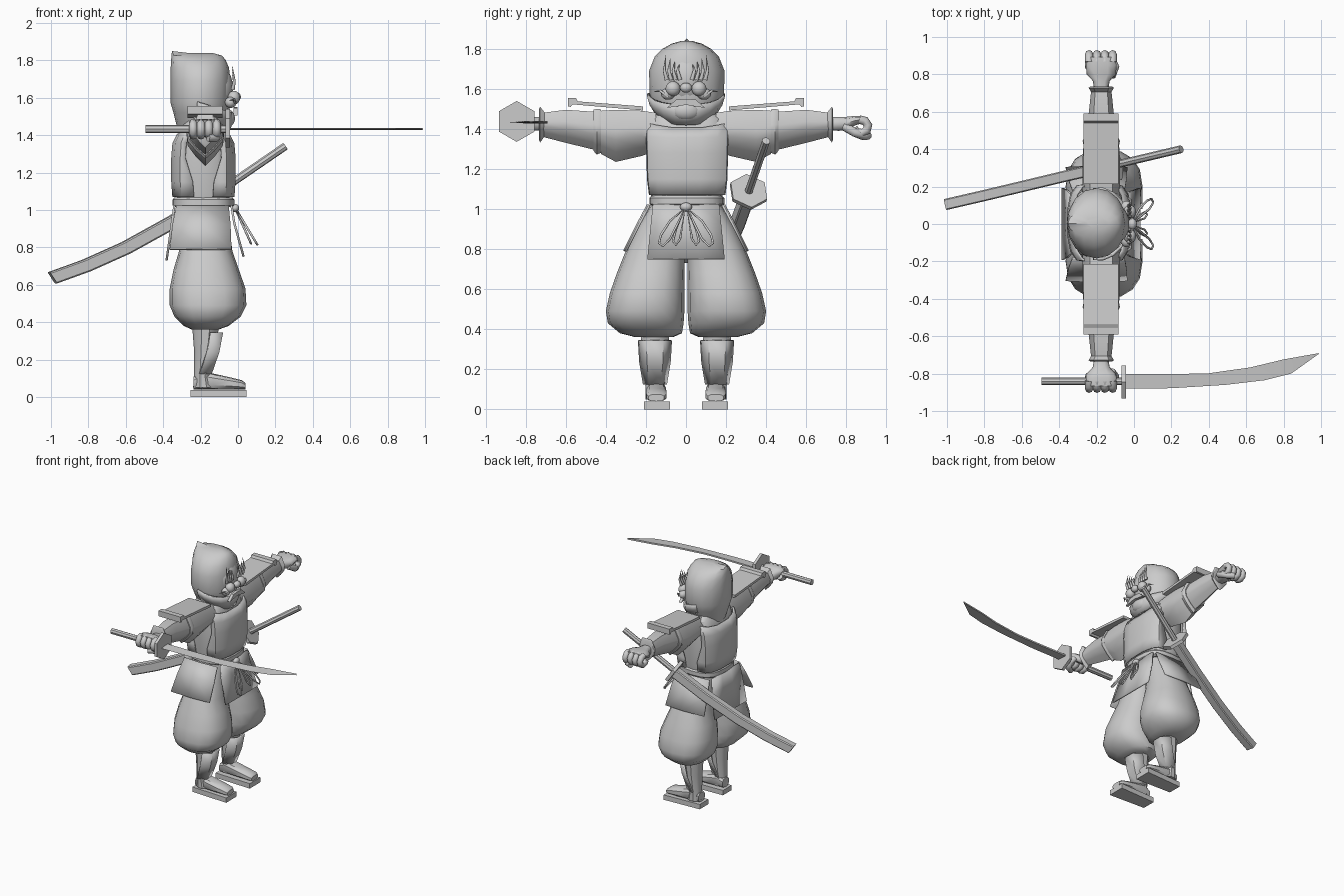
import bpy, bmesh, math
from mathutils import Vector as V

X, Y, Z = V((1, 0, 0)), V((0, 1, 0)), V((0, 0, 1))


def finish(name, bm, angle=35, thick=0):
    bmesh.ops.recalc_face_normals(bm, faces=bm.faces)
    me = bpy.data.meshes.new(name)
    bm.to_mesh(me)
    bm.free()
    ob = bpy.data.objects.new(name, me)
    bpy.context.collection.objects.link(ob)
    if thick:
        m = ob.modifiers.new("thickness", 'SOLIDIFY')
        m.thickness, m.offset = thick, 0
    bpy.ops.object.select_all(action='DESELECT')
    ob.select_set(True)
    bpy.context.view_layer.objects.active = ob
    bpy.ops.object.shade_smooth_by_angle(angle=math.radians(angle))
    return ob


def loft(name, rings, closed=True, caps=True, **kw):
    bm = bmesh.new()
    rs = [[bm.verts.new(p) for p in r] for r in rings]
    n = len(rs[0])
    for a, b in zip(rs, rs[1:]):
        for i in range(n if closed else n - 1):
            j = (i + 1) % n
            bm.faces.new((a[i], a[j], b[j], b[i]))
    if closed and caps:
        bm.faces.new(rs[0])
        bm.faces.new(rs[-1])
    return finish(name, bm, **kw)


def prism(name, pts, vec):
    return loft(name, [pts, [V(p) + V(vec) for p in pts]], angle=25)


def ring(c, a, b, u=X, v=Y, n=16, p=1.0, rot=0):
    f = lambda t: math.copysign(abs(t) ** p, t)
    out = []
    for i in range(n):
        t = 2 * math.pi * i / n + rot
        out.append(V(c) + u * a * f(math.cos(t)) + v * b * f(math.sin(t)))
    return out


def tube(name, pts, r, cyclic=False, taper=None):
    cu = bpy.data.curves.new(name, 'CURVE')
    cu.dimensions, cu.bevel_depth, cu.bevel_resolution, cu.use_fill_caps = '3D', r, 2, True
    s = cu.splines.new('POLY')
    s.points.add(len(pts) - 1)
    for i, p in enumerate(pts):
        s.points[i].co = (*p, 1)
        s.points[i].radius = taper[i] if taper else 1
    s.use_cyclic_u = cyclic
    ob = bpy.data.objects.new(name, cu)
    bpy.context.collection.objects.link(ob)
    return ob


def ball(name, c, r, seg=14):
    bm = bmesh.new()
    bmesh.ops.create_uvsphere(bm, u_segments=seg, v_segments=9, radius=1)
    for v in bm.verts:
        v.co = V((c[0] + v.co.x * r[0], c[1] + v.co.y * r[1], c[2] + v.co.z * r[2]))
    return finish(name, bm, 60)


# hood and neck: rows of z, front x, back x, half width, lift of the back peak
rows = [(1.40, -.08, -.31, .115, 0), (1.46, -.06, -.33, .14, 0), (1.52, -.05, -.345, .17, 0),
        (1.57, -.04, -.36, .186, 0), (1.69, -.04, -.36, .188, 0), (1.76, -.048, -.36, .16, 0),
        (1.80, -.065, -.357, .12, .01), (1.825, -.085, -.353, .075, .025), (1.838, -.13, -.26, .03, 0)]
rings = []
for z, f, b, w, lift in rows:
    r = ring(((f + b) / 2, .004, z), (f - b) / 2, w, n=16)
    r[8].z += lift
    rings.append(r)
loft("hood", rings, angle=40)
# chin scarf wrapped below the face
loft("chin_scarf", [[V((-.19 + r * math.cos(t) * .95, w * math.sin(t), z - .05 * math.cos(t)))
     for t in [math.radians(-100 + 20 * i) for i in range(11)]]
     for z, r, w in ((1.57, .165, .19), (1.53, .168, .178), (1.47, .145, .14))], closed=False, thick=.014)

# face
ball("face", (-.125, 0, 1.645), (.103, .118, .14))
ball("nose", (-.008, 0, 1.605), (.024, .03, .025))
ball("chin", (-.06, 0, 1.49), (.045, .075, .05))
for s in (1, -1):
    ball("eye", (-.022, s * .065, 1.60), (.034, .037, .037))
    ball("cheek", (-.04, s * .09, 1.575), (.03, .035, .03))
    prism("moustache", [(-.025, 0, 1.55), (-.025, s * .05, 1.545), (-.025, s * .095, 1.505),
                        (-.025, s * .045, 1.512), (-.025, 0, 1.52)], (.022, 0, 0))
    for k in range(4):
        y = .03 + .022 * k
        tube("eyebrow_tuft", [(-.028, s * y, 1.645), (-.02, s * (y + .012), 1.69),
             (-.03, s * (y + .004), 1.72 + .016 * k)], .011, taper=[1, .7, .1])
    tube("whisker", [(-.02, s * .09, 1.56), (-.02, s * .13, 1.59), (-.05, s * .16, 1.585)], .008, taper=[1, .8, .1])

# torso with front and back armour plates
loft("torso", [ring((-.185, .004, z), a, b, p=.6) for z, a, b in
     ((1.03, .14, .17), (1.10, .14, .185), (1.38, .135, .195), (1.45, .115, .19), (1.49, .09, .13))])
for name, d, edge in (("front_plate", 1, .165), ("back_plate", -1, .165)):
    plate = []
    for z, w, off, dip in ((1.07, .185, .0, 0), (1.15, .195, .006, 0), (1.28, .198, .006, 0),
                           (1.36, .20, .0, .005), (1.43, .20, -.025, .03)):
        plate.append([V((-.185 + d * (side + off), .006 + w * t, z - dip * (1 - t * t)))
                      for t, side in ((-1, .05 if z < 1.2 else .09), (-.98, .115), (-.75, .145), (-.35, .16),
                                      (.35, .16), (.75, .145), (.98, .115), (1, .05 if z < 1.2 else .09))])
    loft(name, plate, closed=False, thick=.012)
loft("belt", [ring((-.185, .004, z), a, b, n=20, p=.7) for z, a, b in
     ((1.015, .155, .175), (1.025, .165, .187), (1.055, .165, .187), (1.068, .155, .175))])

# skirt panels
loft("front_apron", [[(x, t * w, z) for t in (-1, -.33, .33, 1)] for x, w, z in
     ((-.035, .165, 1.025), (-.02, .175, .93), (.03, .193, .75))], closed=False, thick=.012)
loft("back_apron", [[(x, t * w, z) for t in (-1, -.33, .33, 1)] for x, w, z in
     ((-.34, .165, 1.025), (-.355, .18, .92), (-.382, .193, .73))], closed=False, thick=.012)
for s in (1, -1):
    loft("side_skirt", [[(x0, s * y, z), (-.19, s * (y + .008), z), (x1, s * y, z)] for x0, x1, y, z in
         ((-.33, -.05, .182, 1.02), (-.35, -.04, .235, .92), (-.365, -.035, .30, .79))], closed=False, thick=.012)
    # sash bow
    for k, loop in enumerate((((.01, 1.0), (.08, .94), (.125, .87), (.135, .83), (.115, .815), (.08, .85), (.04, .93)),
                              ((.005, 1.0), (.05, .90), (.065, .84), (.05, .82), (.03, .85)))):
        tube("bow_loop", [(-.02 + (1.02 - z) * (.6 if k == 0 else .45), s * y, z) for y, z in loop], .006, True)
ball("bow_knot", (-.015, 0, 1.01), (.022, .03, .022))

# baggy trousers, shins and shoes
for s in (1, -1):
    loft("trouser_leg", [ring(((f + b) / 2, s * (inn + out) / 2, z), (f - b) / 2, (out - inn) / 2, p=.85)
         for z, b, f, inn, out in ((1.03, -.30, -.07, .005, .17), (.90, -.31, -.045, .005, .25),
         (.78, -.315, -.03, .006, .305), (.68, -.345, .005, .007, .345), (.58, -.365, .04, .008, .38),
         (.49, -.365, .045, .008, .40), (.43, -.34, .015, .012, .39), (.38, -.29, -.05, .02, .33),
         (.362, -.25, -.10, .06, .26))], angle=50)
    loft("shin", [ring(((f + b) / 2, s * .155, z), (f - b) / 2, w, n=10) for z, b, f, w in
         ((.38, -.245, -.10, .075), (.25, -.235, -.125, .065), (.11, -.235, -.145, .05), (.05, -.24, -.13, .05))])
    loft("shin_guard", [[(x, s * .155 + w * t, z) if abs(t) < 1 else (x - .06, s * .155 + w * t, z)
         for t in (-1, -.5, .5, 1)] for x, w, z in
         ((-.085, .08, .345), (-.105, .074, .24), (-.145, .055, .125))], closed=False, thick=.012)
    loft("foot", [ring((x, s * .148, (top + .04) / 2), (top - .04) / 2, w, Z, Y, 10, .7) for x, top, w in
         ((-.238, .11, .04), (-.19, .14, .048), (-.13, .125, .05), (-.04, .105, .053), (.02, .09, .052), (.04, .075, .04))])
    prism("sandal_sole", [(-.255, s * .09, .0), (-.255, s * .195, .0), (.045, s * .21, .0), (.045, s * .08, .0)], (0, 0, .038))

# arms: five-sided drop section, rows of y, half width, bottom z, top z
drop = [(0, -1), (.5, -.62), (.95, -.15), (1, .3), (.6, 1), (-.6, 1), (-1, .3), (-.95, -.15), (-.5, -.62)]


def sleeve(name, s, rows):
    loft(name, [[(-.175 + w * a, s * y, (lo + hi) / 2 + (hi - lo) / 2 * b) for a, b in drop]
                for y, w, lo, hi in rows])


for s in (1, -1):
    sleeve("upper_sleeve", s, ((.15, .10, 1.29, 1.48), (.22, .10, 1.265, 1.49), (.35, .10, 1.235, 1.495), (.425, .095, 1.275, 1.49)))
    sleeve("sleeve_band", s, ((.425, .096, 1.28, 1.497), (.445, .1, 1.272, 1.5), (.462, .09, 1.29, 1.495)))
    sleeve("forearm", s, ((.455, .085, 1.295, 1.485), (.60, .066, 1.33, 1.495), (.715, .054, 1.36, 1.48)))
    sleeve("cuff", s, ((.70, .05, 1.37, 1.475), (.728, .068, 1.332, 1.51), (.734, .06, 1.345, 1.5)))
    # shoulder board with end lip
    prism("shoulder_board", [(-.27, s * y, z) for y, z in ((.215, 1.492), (.215, 1.512), (.54, 1.537), (.55, 1.555),
          (.59, 1.555), (.59, 1.512), (.575, 1.51), (.565, 1.522))], (.188, 0, 0))
    # gripping hand
    cy, cz = (.872, 1.412) if s > 0 else (.845, 1.432)
    loft("hand", [ring((-.175, s * y, z), a, b, X, Z, 10, .7) for y, z, a, b in
         ((.72, 1.425, .038, .035), (.765, 1.425, .045, .036), (.80, cz + .015, .078, .034),
          (cy - .025, cz + .03, .082, .024), (cy + .02, cz + .034, .075, .016))], angle=50)
    for k in range(4):
        x = -.24 + .042 * k
        tube("finger", [(x, s * (cy + .037 * math.cos(t)), cz + .034 * math.sin(t)) for t in
             [math.radians(a) for a in (100, 55, 10, -35, -80, -125, -160)]], .022)
    tube("thumb", [(-.12, s * .79, cz), (-.10, s * (cy - .03), cz - .03), (-.12, s * (cy + .015), cz - .048),
         (-.16, s * (cy + .035), cz - .045)], .022)

# drawn sword in the right hand
loft("sword_grip", [ring((x, -.842, 1.433), .02, .022, Y, Z, 8) for x in (-.495, -.05)])
prism("sword_guard", ring((-.066, -.845, 1.437), .102, .102, Y, Z, 6, rot=math.pi / 2), (.022, 0, 0))
edge = [(-.05, -.88), (.20, -.878), (.49, -.86), (.70, -.835), (.84, -.80), (.99, -.693)]
spine = [(-.05, -.803), (.20, -.803), (.40, -.798), (.62, -.767), (.80, -.724), (.985, -.691)]
loft("sword_blade", [[(*e, 1.433), (*q, 1.439), (*q, 1.427)] for e, q in zip(edge, spine)], angle=20)

# sheathed sword at the left hip
guard, tip = V((-.12, .312, 1.085)), V((.252, .40, 1.34))
d = (tip - guard).normalized()
u = d.cross(Z).normalized()
v = u.cross(d)
loft("sheathed_grip", [ring(c, .021, .021, u, v, 8) for c in (guard, tip)])
prism("sheathed_guard", ring(guard - d * .012, .1, .1, u, v, 6, rot=math.pi / 2), d * .024)
path = [V(p) for p in ((-.12, .312, 1.08), (-.35, .26, .935), (-.60, .20, .797), (-.81, .15, .703), (-.992, .108, .637))]
loft("scabbard", [[c + u * a * .03 + v * b * .036 for a, b in ((-1, -.8), (-.8, -1), (.8, -1), (1, -.8), (1, .8), (.8, 1), (-.8, 1), (-1, .8))]
                  for c in path], angle=25)
